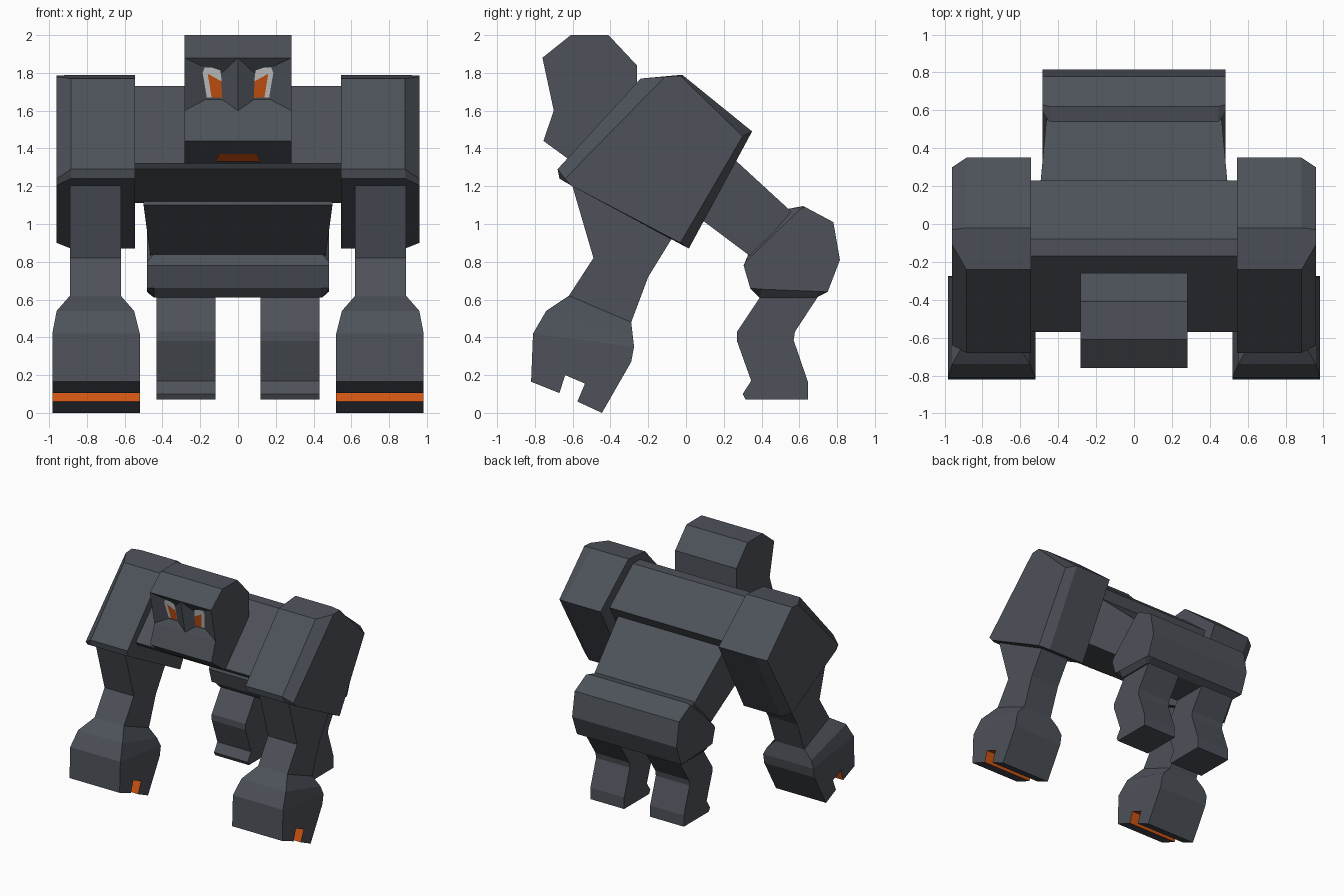
import bpy, bmesh

if "Cube" in bpy.data.objects:
    bpy.data.objects.remove(bpy.data.objects["Cube"])


def material(name, color):
    m = bpy.data.materials.new(name)
    m.diffuse_color = (*color, 1)
    m.use_nodes = True
    m.node_tree.nodes["Principled BSDF"].inputs["Base Color"].default_value = m.diffuse_color
    return m


STONE = material("dark slate", (0.074, 0.083, 0.1))
ORANGE = material("burnt orange", (0.62, 0.09, 0.006))
WHITE = material("eye white", (0.6, 0.6, 0.6))


def finish(name, verts, faces, mats=(STONE,), rule=None, mirror=False, closed=True):
    me = bpy.data.meshes.new(name)
    ob = bpy.data.objects.new(name, me)
    bpy.context.collection.objects.link(ob)
    bm = bmesh.new()
    vs = [bm.verts.new(v) for v in verts]
    for f in faces:
        bm.faces.new([vs[i] for i in f])
    if closed:
        bmesh.ops.remove_doubles(bm, verts=bm.verts, dist=1e-4)
        bmesh.ops.recalc_face_normals(bm, faces=bm.faces)
    for f in bm.faces:
        if rule and rule(f.calc_center_median()):
            f.material_index = 1
        f.smooth = False
    bm.to_mesh(me)
    bm.free()
    for m in mats:
        me.materials.append(m)
    if mirror:
        ob.modifiers.new("mirror", 'MIRROR').use_mirror_merge = False
    return ob


def rings_to_mesh(rings):
    """Skin equal-sized rings and cap both ends."""
    n = len(rings[0])
    verts = [p for r in rings for p in r]
    faces = [(k * n + i, k * n + (i + 1) % n, (k + 1) * n + (i + 1) % n, (k + 1) * n + i)
             for k in range(len(rings) - 1) for i in range(n)]
    faces += [tuple(range(n)), tuple(range((len(rings) - 1) * n, len(rings) * n))]
    return verts, faces


def ring(x, profile):
    return [(x, y, z) for y, z in profile]


def section(front, back, x0, x1):
    return [(x0, *front), (x1, *front), (x1, *back), (x0, *back)]


# Shoulders: slanted blocks with chamfered outer edges
inner = [(-0.24, 1.77), (-0.02, 1.79), (0.35, 1.49), (0.015, 0.87), (-0.67, 1.24), (-0.68, 1.29)]
outer = [(-0.11, 1.78), (-0.03, 1.785), (0.30, 1.465), (-0.03, 0.90), (-0.61, 1.205), (-0.64, 1.24)]
finish("shoulder", *rings_to_mesh([ring(0.545, inner), ring(0.885, inner), ring(0.96, outer)]), mirror=True)

# Chest
chest = [(-0.08, 1.73), (-0.17, 1.73), (-0.57, 1.32), (-0.55, 1.29), (0.02, 1.11), (0.23, 1.48)]
finish("chest", *rings_to_mesh([ring(-0.55, chest), ring(0.55, chest)]))

# Waist tapering down to the pelvis
finish("waist", *rings_to_mesh([section((-0.02, 1.10), (0.15, 1.44), -0.50, 0.50),
                                section((0.38, 0.80), (0.58, 1.045), -0.46, 0.46)]))

# Pelvis with chamfered ends
mid = [(0.54, 1.08), (0.62, 1.095), (0.78, 1.01), (0.815, 0.81), (0.75, 0.64),
       (0.69, 0.61), (0.39, 0.61), (0.34, 0.66), (0.305, 0.78), (0.33, 0.84)]
end = [(0.60, 1.075), (0.63, 1.09), (0.78, 1.01), (0.815, 0.81), (0.75, 0.64),
       (0.70, 0.643), (0.40, 0.655), (0.34, 0.66), (0.305, 0.78), (0.315, 0.80)]
finish("pelvis", *rings_to_mesh([ring(-0.482, end), ring(-0.445, mid), ring(0.445, mid), ring(0.482, end)]))

# Hind legs with feet
leg = [(0.43, 0.68), (0.39, 0.61), (0.27, 0.43), (0.27, 0.38), (0.345, 0.17), (0.30, 0.10), (0.315, 0.07),
       (0.645, 0.07), (0.645, 0.165), (0.57, 0.385), (0.577, 0.43), (0.695, 0.61), (0.70, 0.68)]
finish("hind_leg", *rings_to_mesh([ring(0.12, leg), ring(0.432, leg)]), mirror=True)

# Arms flaring out into the fists
finish("arm", *rings_to_mesh([
    section((-0.61, 1.23), (-0.04, 0.98), 0.62, 0.89),
    section((-0.49, 0.82), (-0.20, 0.72), 0.62, 0.89),
    section((-0.62, 0.62), (-0.29, 0.48), 0.62, 0.89),
    section((-0.74, 0.54), (-0.282, 0.41), 0.55, 0.96),
    section((-0.81, 0.42), (-0.275, 0.35), 0.52, 0.983)]), mirror=True)

# Fists with an orange groove underneath
fist = [(-0.81, 0.42), (-0.82, 0.165), (-0.67, 0.105), (-0.64, 0.20), (-0.535, 0.155),
        (-0.575, 0.06), (-0.445, 0.0), (-0.29, 0.27), (-0.275, 0.35)]
finish("fist", *rings_to_mesh([ring(0.52, fist), ring(0.983, fist)]), (STONE, ORANGE),
       lambda c: -0.67 < c.y < -0.54 and 0.08 < c.z < 0.19 and 0.6 < c.x < 0.9, mirror=True)

# Head: profile block whose face is replaced by two sunken eye sockets
W = 0.283
head = [(-0.76, 1.88), (-0.61, 2.0), (-0.41, 2.0), (-0.26, 1.84), (-0.26, 1.60), (-0.40, 1.32),
        (-0.59, 1.32), (-0.755, 1.44), (-0.70, 1.60)]


def face_y(z, depth=0.0):
    return -0.70 - 0.06 * (z - 1.60) / 0.28 + depth


verts, faces = rings_to_mesh([ring(-W, head), ring(W, head)])
faces = [f for f in faces if set(f) != {0, 8, 9, 17}]
for s in (-1, 1):
    b = len(verts)
    verts += [(s * x, face_y(z), z) for x, z in ((0, 1.88), (W, 1.88), (W, 1.60), (0, 1.60))]
    verts += [(s * x, face_y(z, 0.04), z) for x, z in ((0.085, 1.80), (0.19, 1.835), (0.17, 1.66), (0.085, 1.66))]
    faces += [(b + i, b + (i + 1) % 4, b + 4 + (i + 1) % 4, b + 4 + i) for i in range(4)]
    faces.append((b + 4, b + 5, b + 6, b + 7))
finish("head", verts, faces)


# Painted plates: eye whites, irises and mouth
def eye_plate(name, outline, depth, mat):
    vs = [(x, face_y(z, depth), z) for x, z in outline]
    finish(name, vs, [tuple(range(len(vs)))], (mat,), mirror=True, closed=False)


eye_plate("eye_white", [(0.085, 1.67), (0.165, 1.67), (0.187, 1.80), (0.175, 1.83), (0.095, 1.825), (0.088, 1.77)],
          0.036, WHITE)
eye_plate("iris", [(0.085, 1.668), (0.14, 1.67), (0.16, 1.795), (0.087, 1.755)], 0.033, ORANGE)
finish("mouth", [(-0.12, -0.615, 1.332), (0.12, -0.615, 1.332), (0.10, -0.668, 1.370), (-0.10, -0.668, 1.370)],
       [(3, 2, 1, 0)], (ORANGE,), closed=False)
